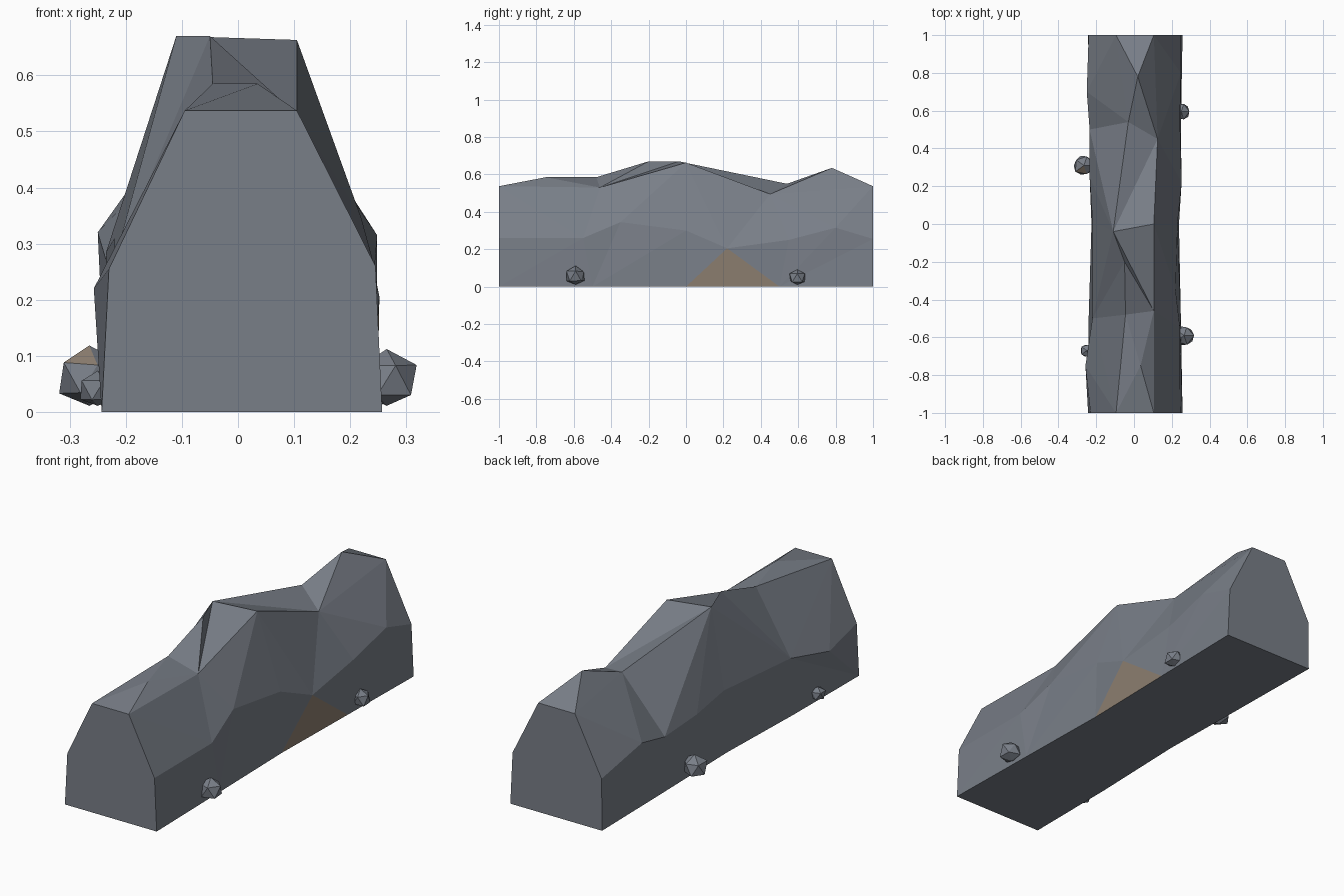
import bpy, bmesh, random
from mathutils import Vector

if "Cube" in bpy.data.objects:
    bpy.data.objects.remove(bpy.data.objects["Cube"])


def material(name, r, g, b):
    m = bpy.data.materials.new(name)
    m.use_nodes = True
    m.diffuse_color = (r, g, b, 1)
    m.node_tree.nodes["Principled BSDF"].inputs["Base Color"].default_value = (r, g, b, 1)
    return m


MATS = [material("slate_grey", .19, .21, .245),
        material("warm_grey", .20, .205, .21),
        material("earth_brown", .27, .215, .165)]
SLATE, WARM, BROWN = range(3)


def finish(bm, name):
    bmesh.ops.recalc_face_normals(bm, faces=bm.faces)
    mesh = bpy.data.meshes.new(name)
    bm.to_mesh(mesh)
    bm.free()
    for m in MATS:
        mesh.materials.append(m)
    obj = bpy.data.objects.new(name, mesh)
    bpy.context.collection.objects.link(obj)


# Rock wall: contour lines running along its length
bm = bmesh.new()


def line(*points):
    return [bm.verts.new(p) for p in points]


def stitch(a, b):
    """Fill the gap between two contour lines with triangles."""
    i = j = 0
    while i < len(a) - 1 or j < len(b) - 1:
        if j == len(b) - 1 or (i < len(a) - 1 and a[i + 1].co.y <= b[j + 1].co.y):
            bm.faces.new((a[i], a[i + 1], b[j]))
            i += 1
        else:
            bm.faces.new((a[i], b[j + 1], b[j]))
            j += 1


def fan(peak, ring):
    for k, v in enumerate(ring):
        bm.faces.new((peak, v, ring[(k + 1) % len(ring)]))


base_l = line((.257, -1, 0), (.248, -.5, 0), (.238, 0, 0), (.248, .5, 0), (.257, 1, 0))
base_r = line((-.243, -1, 0), (-.24, -.5, 0), (-.225, 0, 0), (-.235, .5, 0), (-.243, 1, 0))
mid_l = line((.245, -1, .26), (.243, -.55, .26), (.22, -.35, .345), (.23, 0, .3),
             (.252, .22, .205), (.243, .55, .25), (.248, .8, .315), (.245, 1, .255))
mid_r = line((-.23, -1, .255), (-.257, -.75, .22), (-.22, -.5, .27), (-.22, .02, .31),
             (-.235, .25, .285), (-.235, .5, .27), (-.25, .7, .32), (-.24, 1, .255))
rim_l = line((.105, -1, .537), (.105, -.46, .53), (.105, 0, .663), (.125, .45, .495),
             (.105, 1, .537))
rim_r = line((-.095, -1, .537), (-.045, -.48, .585), (-.05, -.2, .67), (-.11, -.04, .67),
             (-.03, .54, .55), (-.095, 1, .537))
front_peak, back_peak = line((.035, -.75, .585), (.02, .78, .635))

stitch(mid_l, base_l)
stitch(mid_r, base_r)
stitch(rim_l, mid_l)
stitch(rim_r, mid_r)
stitch(rim_r[1:5], rim_l[1:4])
fan(front_peak, [rim_r[0], rim_l[0], rim_l[1], rim_r[1]])
fan(back_peak, [rim_r[4], rim_l[3], rim_l[4], rim_r[5]])
for e in (0, -1):
    bm.faces.new([c[e] for c in (base_l, mid_l, rim_l, rim_r, mid_r, base_r)])
bm.faces.new(base_l + base_r[::-1])

# Earth patch at the foot, and warmer stone on part of the crest
for f in bm.faces:
    if set(f.verts) == {base_l[2], base_l[3], mid_l[4]}:
        f.material_index = BROWN
finish(bm, "rock_wall")


# Loose stones along the foot
def stone(name, x, y, radius, seed, brown=False):
    rng = random.Random(seed)
    sb = bmesh.new()
    bmesh.ops.create_icosphere(sb, subdivisions=1, radius=radius)
    for v in sb.verts:
        v.co *= rng.uniform(.88, 1.08)
        v.co += Vector((x, y, radius))
        v.co.z = max(v.co.z, .011)
    sb.normal_update()
    if brown:
        toward = Vector((.1, -.75, .6))
        max(sb.faces, key=lambda f: f.normal.dot(toward)).material_index = BROWN
    finish(sb, name)


stone("stone_left_front", .265, -.59, .057, 1)
stone("stone_left_back", .25, .595, .048, 2)
stone("stone_right_back", -.265, .31, .06, 3, brown=True)
stone("stone_right_front", -.25, -.67, .038, 4)
